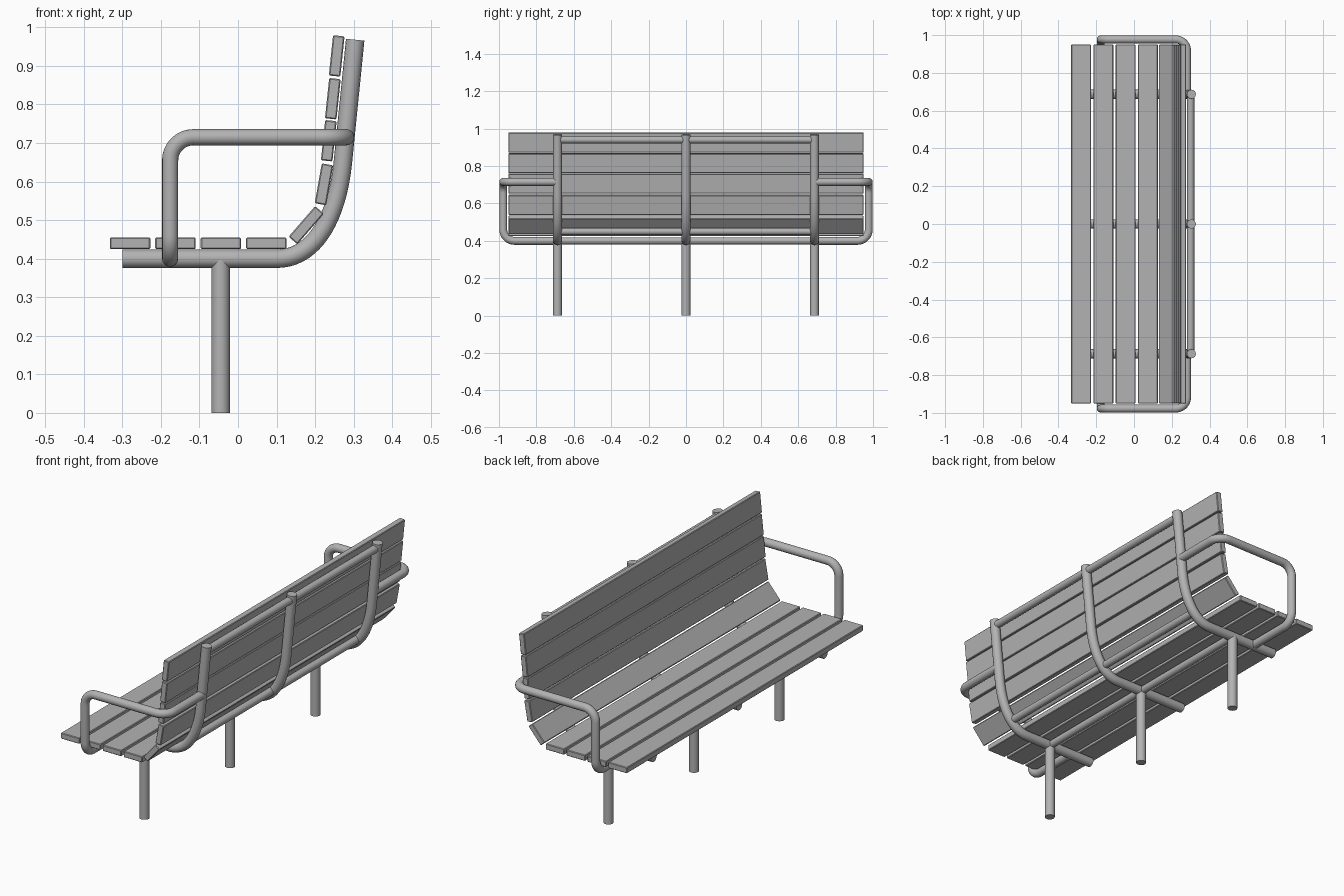
import bpy
import math
from mathutils import Vector
from mathutils.geometry import interpolate_bezier

cube = bpy.data.objects.get("Cube")
if cube:
    bpy.data.objects.remove(cube, do_unlink=True)

grey = bpy.data.materials.new("light_grey")
grey.use_nodes = True
colour = (0.45, 0.45, 0.45, 1)
grey.diffuse_color = colour
grey.node_tree.nodes["Principled BSDF"].inputs["Base Color"].default_value = colour

HALF_LENGTH = 0.95
FRAME_R, RAIL_R = 0.024, 0.021
FRAME_Y = 0.687
SEAT_Z = 0.40


def select_only(obj):
    bpy.ops.object.select_all(action='DESELECT')
    obj.select_set(True)
    bpy.context.view_layer.objects.active = obj


def tube(name, points, radius):
    """Round capped tube swept along a path."""
    curve = bpy.data.curves.new(name, 'CURVE')
    curve.dimensions = '3D'
    curve.bevel_depth = radius
    curve.bevel_resolution = 6
    curve.use_fill_caps = True
    spline = curve.splines.new('POLY')
    spline.points.add(len(points) - 1)
    for target, p in zip(spline.points, points):
        target.co = (*p, 1)
    curve.materials.append(grey)
    obj = bpy.data.objects.new(name, curve)
    bpy.context.collection.objects.link(obj)
    select_only(obj)
    bpy.ops.object.convert(target='MESH')
    bpy.ops.object.shade_smooth_by_angle(angle=math.radians(40))
    return bpy.context.object


def rounded(corners, radius):
    """Path through the corners with each inner corner rounded."""
    pts = [Vector(c) for c in corners]
    path = [pts[0]]
    for before, p, after in zip(pts, pts[1:], pts[2:]):
        a = (before - p).normalized() * radius
        b = (after - p).normalized() * radius
        path += interpolate_bezier(p + a, p + a * 0.45, p + b * 0.45, p + b, 12)
    return path + [pts[-1]]


def slat(name, x, z, tilt):
    """Board along y; tilt is measured from lying flat."""
    bpy.ops.mesh.primitive_cube_add(size=1, location=(x, 0, z))
    obj = bpy.context.object
    obj.name = name
    obj.scale = (0.105, 2 * HALF_LENGTH, 0.03)
    obj.rotation_euler.y = -math.radians(tilt)
    select_only(obj)
    bpy.ops.object.transform_apply(location=False, rotation=False, scale=True)
    obj.data.materials.append(grey)
    bevel = obj.modifiers.new("edge", 'BEVEL')
    bevel.width = 0.003
    bevel.segments = 1


# Seat boards
for i in range(4):
    slat(f"seat_slat_{i + 1}", -0.28 + i * 0.1178, 0.44, 0)

# Backrest boards, from the seat upwards
back = [(0.177, 0.487, 49), (0.223, 0.593, 80), (0.2355, 0.706, 84),
        (0.246, 0.815, 84), (0.256, 0.926, 84)]
for i, (x, z, tilt) in enumerate(back):
    slat(f"back_slat_{i + 1}", x, z, tilt)

# Bent frames with a post below each
bend = interpolate_bezier(Vector((0.10, 0, SEAT_Z)), Vector((0.20, 0, SEAT_Z)),
                          Vector((0.258, 0, 0.51)), Vector((0.272, 0, 0.65)), 20)
profile = [Vector((-0.30, 0, SEAT_Z))] + bend + [Vector((0.304, 0, 0.968))]
for side, y in (("right", -FRAME_Y), ("middle", 0), ("left", FRAME_Y)):
    tube(f"{side}_frame", [p + Vector((0, y, 0)) for p in profile], FRAME_R)
    tube(f"{side}_post", [(-0.045, y, 0), (-0.045, y, SEAT_Z)], FRAME_R)

# Cross bars joining the frames
for name, x, z in (("seat_bar", -0.045, SEAT_Z), ("lower_back_bar", 0.195, 0.45),
                   ("upper_back_bar", 0.30, 0.94)):
    tube(name, [(x, -FRAME_Y, z), (x, FRAME_Y, z)], 0.019)

# Armrests looping from the back of the frame to under the seat
for side, s in (("right", -1), ("left", 1)):
    inner, outer = s * FRAME_Y, s * 0.977
    corners = [(0.281, inner, 0.715), (0.281, outer, 0.715), (-0.176, outer, 0.715),
               (-0.176, outer, SEAT_Z), (-0.176, inner, SEAT_Z)]
    tube(f"{side}_armrest", rounded(corners, 0.06), RAIL_R)
